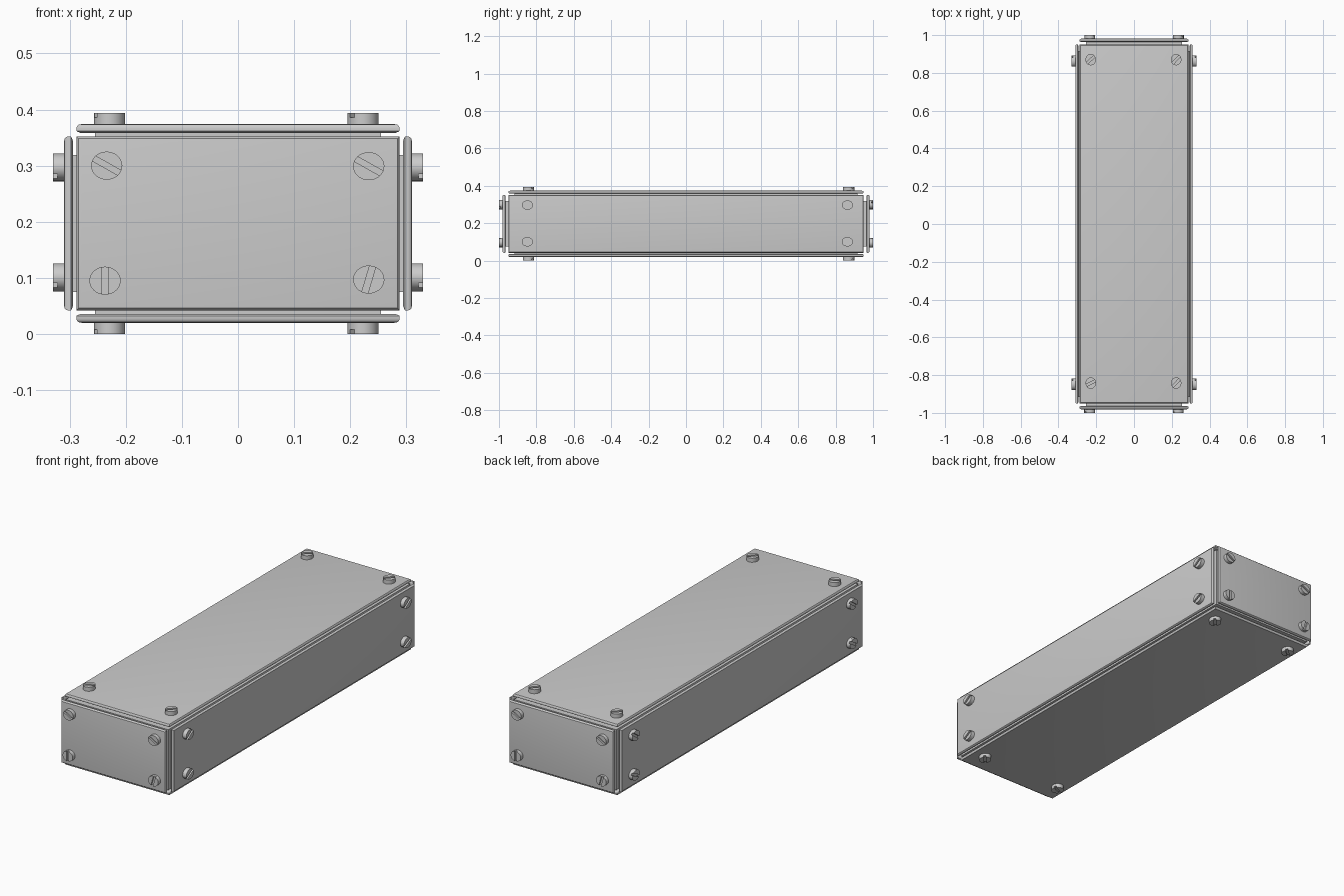
import bpy, bmesh, math
from mathutils import Vector

if "Cube" in bpy.data.objects:
    bpy.data.objects.remove(bpy.data.objects["Cube"])

CZ = 0.197                        # height of the box centre
HALF = (0.288, 0.95, 0.155)       # panel half extents along x, y, z
INNER = (0.294, 0.964, 0.161)     # inner face of panels
OUTER = (0.31, 0.981, 0.177)      # outer face of panels
HEAD = (0.33, 1.0, 0.197)         # screw head tops
RAD = (0.0278, 0.030, 0.025)      # screw radii per axis


def finish(bm, name):
    bmesh.ops.recalc_face_normals(bm, faces=bm.faces)
    me = bpy.data.meshes.new(name)
    bm.to_mesh(me)
    bm.free()
    ob = bpy.data.objects.new(name, me)
    bpy.context.collection.objects.link(ob)
    bpy.ops.object.select_all(action='DESELECT')
    ob.select_set(True)
    bpy.context.view_layer.objects.active = ob
    bpy.ops.object.shade_smooth_by_angle(angle=math.radians(30))
    return ob


def place(axes, u, v, n):
    p = Vector((0, 0, CZ))
    for a, c in zip(axes, (u, v, n)):
        p[a] += c
    return p


def loft(bm, rings):
    # join rings of equal length and cap both ends
    vs = [[bm.verts.new(p) for p in r] for r in rings]
    k = len(vs[0])
    for a, b in zip(vs, vs[1:]):
        for i in range(k):
            j = (i + 1) % k
            bm.faces.new((a[i], a[j], b[j], b[i]))
    bm.faces.new(vs[0])
    bm.faces.new(vs[-1])


def panel(name, axes, s):
    u, v, n = axes
    i, o = INNER[n], OUTER[n]
    # profile: inset from the edge, distance from the centre
    prof = [(.033, i - .016), (.033, i), (.008, i), (.001, i + .003), (0, i + .004),
            (0, o - .007), (.001, o - .004), (.004, o - .001), (.009, o)]
    bm = bmesh.new()
    loft(bm, [[place(axes, a * (HALF[u] - d), b * (HALF[v] - d), s * h)
               for a, b in ((-1, -1), (1, -1), (1, 1), (-1, 1))] for d, h in prof])
    finish(bm, name)


def screw(name, axes, s, cu, cv, deg):
    u, v, n = axes
    t = math.radians(deg)
    bm = bmesh.new()

    def solid(pts, lo, hi):
        loft(bm, [[place(axes,
                         cu + RAD[u] * (x * math.cos(t) - y * math.sin(t)),
                         cv + RAD[v] * (x * math.sin(t) + y * math.cos(t)), s * h)
                   for x, y in pts] for h in (lo, hi)])

    floor = HEAD[n] - 0.008
    # shank disc with two half heads leaving a slot between them
    solid([(math.cos(k * math.tau / 32), math.sin(k * math.tau / 32)) for k in range(32)],
          OUTER[n] - .01, floor)
    a0 = math.asin(0.2)
    for side in (1, -1):
        arc = [a0 + (math.pi - 2 * a0) * k / 14 for k in range(15)]
        solid([(side * math.cos(a), side * math.sin(a)) for a in arc], floor, HEAD[n])
    finish(bm, name)


# inner core
bm = bmesh.new()
bmesh.ops.create_cube(bm, size=2)
for w in bm.verts:
    w.co = Vector((w.co.x * .282, w.co.y * .95, w.co.z * .15 + CZ))
finish(bm, "core")

# faces: names for - and +, axes (u, v, normal), screws (u, v, slot angle)
FACES = [
    (("bottom", "top"), (0, 1, 2),
     [(-.229, .87, 40), (.223, .87, 45), (-.229, -.842, 25), (.223, -.842, 45)]),
    (("left", "right"), (1, 2, 0),
     [(-.848, .1, 65), (-.848, .1, 40), (.863, .1, 40), (.863, -.096, 30), (-.848, -.096, 35)][1:]),
    (("front", "back"), (0, 2, 1),
     [(-.234, .103, -32), (.233, .102, -32), (-.237, -.102, 90), (.233, -.1, 75)]),
]
for names, axes, screws in FACES:
    for side, s in zip(names, (-1, 1)):
        panel(side + "_panel", axes, s)
        flip = -1 if side == "back" else 1
        for k, (cu, cv, deg) in enumerate(screws):
            screw(f"{side}_screw_{k + 1}", axes, s, cu * flip, cv, deg * flip)
